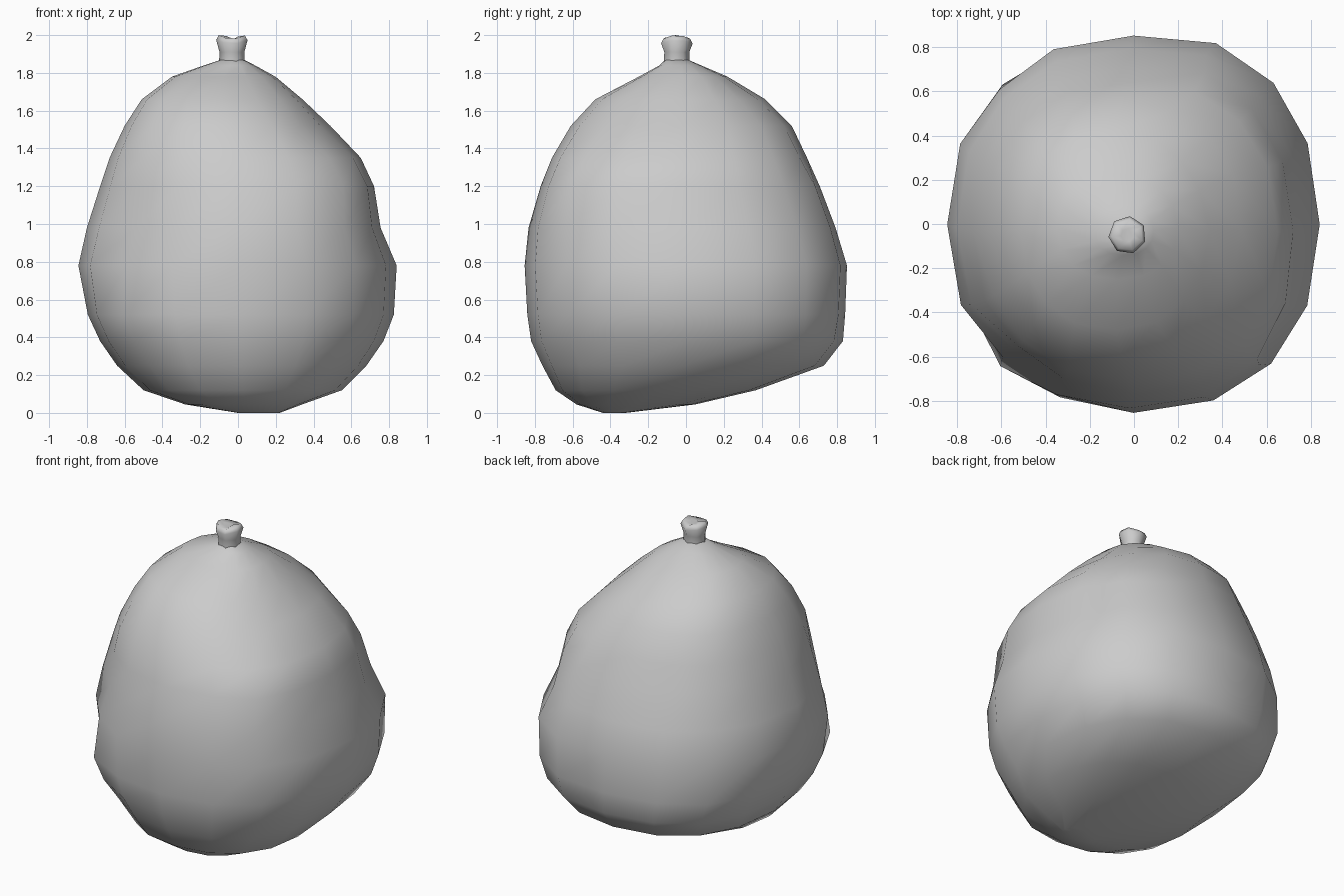
import bpy, math
from mathutils import Vector


def loft(name, rings):
    """Skin a stack of closed rings and cap both ends."""
    n = len(rings[0])
    verts = [p for r in rings for p in r]
    faces = [(k * n + i, k * n + (i + 1) % n, (k + 1) * n + (i + 1) % n, (k + 1) * n + i)
             for k in range(len(rings) - 1) for i in range(n)]
    faces.append(tuple(reversed(range(n))))
    faces.append(tuple(range((len(rings) - 1) * n, len(rings) * n)))
    me = bpy.data.meshes.new(name)
    me.from_pydata(verts, [], faces)
    ob = bpy.data.objects.new(name, me)
    bpy.context.collection.objects.link(ob)
    for p in me.polygons:
        p.use_smooth = True
    return ob


def pw(v, e):
    return math.copysign(abs(v) ** e, v)


# Soft dents (negative depth bulges): position, reach, depth
DENTS = [((-0.50, -0.62, 0.93), 0.26, 0.09),
         ((-0.60, -0.60, 0.52), 0.22, -0.04),
         ((-0.58, 0.58, 0.78), 0.20, 0.03),
         ((0.55, 0.68, 0.62), 0.28, -0.025),
         ((0.30, 0.82, 0.65), 0.20, -0.025),
         ((0.33, 0.68, 1.10), 0.22, -0.04),
         ((0.52, -0.52, 1.15), 0.22, -0.05),
         ((0.36, -0.40, 1.52), 0.20, 0.04),
         ((0.30, 0.28, 1.68), 0.20, 0.03),
         ((-0.62, 0.60, 0.45), 0.25, -0.025)]


def bag_ring(z, x0, x1, y0, y1, n=16):
    # Widest points stay on the axes; corners are slightly squarish
    cx, cy = (x0 + x1) / 2, (y0 + y1) / 2
    rx, ry = (x1 - x0) / 2, (y1 - y0) / 2
    pts = []
    for i in range(n):
        a = 2 * math.pi * i / n
        p = Vector((cx + rx * pw(math.cos(a), 0.88), cy + ry * pw(math.sin(a), 0.88), z))
        out = Vector((p.x, p.y, 0)).normalized()
        p -= out * sum(d * math.exp(-((p - Vector(c)).length / r) ** 2) for c, r, d in DENTS)
        pts.append(p)
    return pts


# Bag body: z, x min, x max, y min, y max (base slopes up towards the back)
LEVELS = [(0.00, 0.00, 0.22, -0.44, -0.32),
          (0.045, -0.28, 0.34, -0.58, 0.05),
          (0.12, -0.50, 0.55, -0.69, 0.37),
          (0.25, -0.64, 0.68, -0.76, 0.73),
          (0.38, -0.73, 0.77, -0.82, 0.83),
          (0.52, -0.795, 0.825, -0.84, 0.84),
          (0.78, -0.845, 0.84, -0.855, 0.85),
          (0.98, -0.80, 0.755, -0.835, 0.79),
          (1.20, -0.73, 0.72, -0.77, 0.705),
          (1.35, -0.68, 0.65, -0.71, 0.64),
          (1.52, -0.60, 0.49, -0.61, 0.56),
          (1.66, -0.51, 0.345, -0.48, 0.42),
          (1.78, -0.35, 0.20, -0.25, 0.22),
          (1.84, -0.18, 0.09, -0.14, 0.08),
          (1.87, -0.09, 0.03, -0.11, 0.01)]
loft("bag_body", [bag_ring(*v) for v in LEVELS])

# Tied neck: z, radius, with a slightly sunken crown
NECK = [(1.84, 0.068), (1.87, 0.07), (1.91, 0.068), (1.965, 0.086), (1.99, 0.072), (1.985, 0.03)]
rings = []
for z, r in NECK:
    rings.append([(-0.03 + r * math.cos(a), -0.05 + r * math.sin(a),
                   z + (0.01 * math.cos(2 * a) if z > 1.95 else 0))
                  for a in (2 * math.pi * (i + 0.6) / 7 for i in range(7))])
loft("tied_neck", rings)
